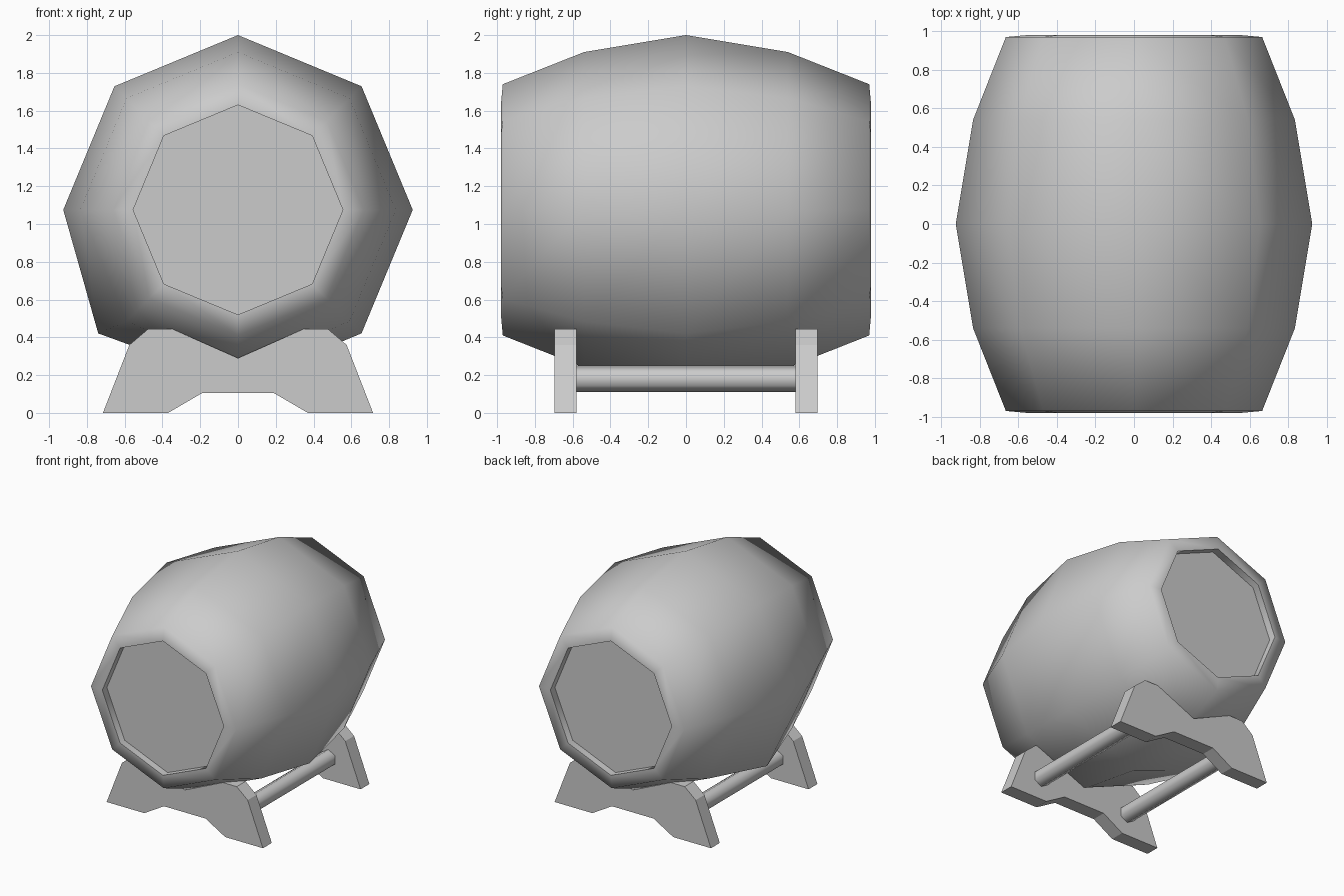
import bpy, bmesh, math

cube = bpy.data.objects.get("Cube")
if cube:
    bpy.data.objects.remove(cube, do_unlink=True)

grey = bpy.data.materials.new("plain_grey")
grey.use_nodes = True
COLOUR = (0.6, 0.6, 0.6, 1)
grey.diffuse_color = COLOUR
grey.node_tree.nodes["Principled BSDF"].inputs["Base Color"].default_value = COLOUR


def finish(bm, name):
    bmesh.ops.recalc_face_normals(bm, faces=bm.faces)
    mesh = bpy.data.meshes.new(name)
    bm.to_mesh(mesh)
    bm.free()
    mesh.materials.append(grey)
    obj = bpy.data.objects.new(name, mesh)
    bpy.context.collection.objects.link(obj)
    return obj


def lathe(profile, sides, cx, cz):
    """Closed prism along y, from (y, radius) rings, smooth with flat ends."""
    bm = bmesh.new()
    rings = []
    for y, r in profile:
        angles = [math.tau * i / sides + math.pi / 2 for i in range(sides)]
        rings.append([bm.verts.new((cx + r * math.cos(a), y, cz + r * math.sin(a)))
                      for a in angles])
    for a, b in zip(rings, rings[1:]):
        for i in range(sides):
            j = (i + 1) % sides
            bm.faces.new((a[i], a[j], b[j], b[i])).smooth = True
    for ring in (rings[0], rings[-1]):
        for edge in bm.faces.new(ring).edges:
            edge.smooth = False
    return bm, rings


# Barrel body with bulging staves, narrow rims and recessed heads
half = [(0.54, 0.835), (0.97, 0.665), (0.98, 0.555), (0.92, 0.555)]
profile = [(-y, r) for y, r in reversed(half)] + [(0, 0.925)] + half
bm, rings = lathe(profile, 8, 0, 1.075)
# The lower stave corner on one side is pushed out at the middle
rings[len(half)][3].co.x = -0.74
# Crisp inner lip around each recess
for ring in (rings[1], rings[-2]):
    for v, w in zip(ring, ring[1:] + ring[:1]):
        bm.edges.get((v, w)).smooth = False
finish(bm, "barrel")

# Cradle plates at front and back
right_half = [(0, 0.29), (0.35, 0.445), (0.475, 0.445), (0.575, 0.36),
              (0.715, 0), (0.37, 0), (0.19, 0.105)]
outline = right_half + [(-x, z) for x, z in reversed(right_half) if x > 0]
for name, y in (("front_cradle", -0.695), ("back_cradle", 0.58)):
    bm = bmesh.new()
    face = bm.faces.new([bm.verts.new((x, y, z)) for x, z in outline])
    grown = bmesh.ops.extrude_face_region(bm, geom=[face])
    moved = [v for v in grown["geom"] if isinstance(v, bmesh.types.BMVert)]
    bmesh.ops.translate(bm, verts=moved, vec=(0, 0.115, 0))
    finish(bm, name)

# Rods joining the cradles
for name, x in (("left_rod", 0.42), ("right_rod", -0.42)):
    bm, rings = lathe([(-0.6, 0.07), (0.6, 0.07)], 6, x, 0.18)
    finish(bm, name)
